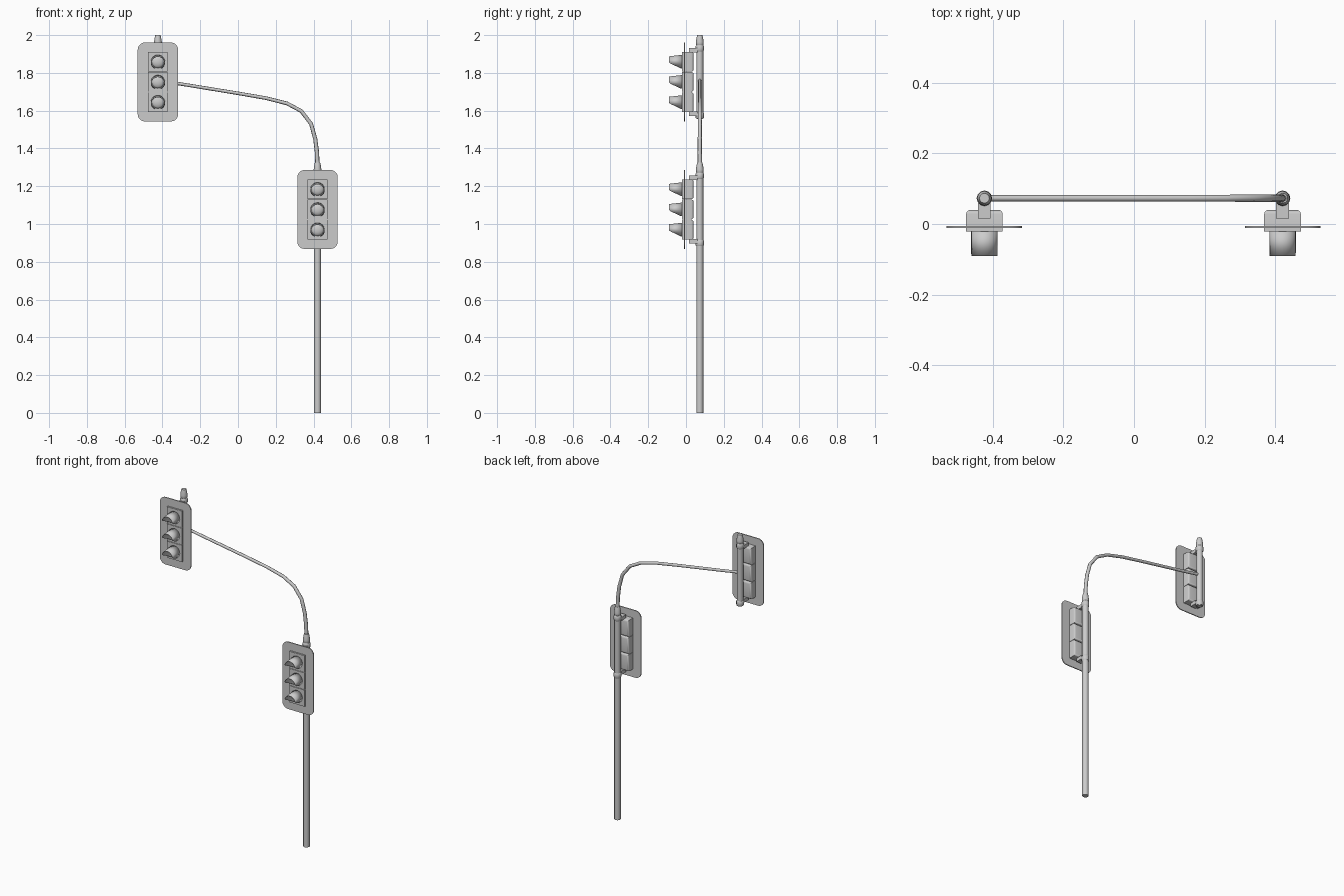
import bpy, bmesh, math
from mathutils import Vector

if "Cube" in bpy.data.objects:
    bpy.data.objects.remove(bpy.data.objects["Cube"])

PY = 0.073            # pole line depth


def finish(name, bm, smooth=True):
    bmesh.ops.recalc_face_normals(bm, faces=bm.faces)
    me = bpy.data.meshes.new(name)
    bm.to_mesh(me)
    bm.free()
    ob = bpy.data.objects.new(name, me)
    bpy.context.collection.objects.link(ob)
    if smooth:
        bpy.ops.object.select_all(action='DESELECT')
        ob.select_set(True)
        bpy.context.view_layer.objects.active = ob
        bpy.ops.object.shade_smooth_by_angle(angle=math.radians(40))
    return ob


def lathe(name, profile, loc, n=12, axis='Z'):
    # revolve (radius, height) pairs; axis 'Y' points the height towards -y
    bm = bmesh.new()
    rings = []
    for r, h in profile:
        ring = []
        for i in range(n):
            a = 2 * math.pi * i / n
            c, s = r * math.cos(a), r * math.sin(a)
            p = Vector((c, s, h)) if axis == 'Z' else Vector((c, -h, s))
            ring.append(bm.verts.new(p + Vector(loc)))
        rings.append(ring)
    for a, b in zip(rings, rings[1:]):
        for i in range(n):
            j = (i + 1) % n
            bm.faces.new((a[i], a[j], b[j], b[i]))
    bm.faces.new(rings[0])
    bm.faces.new(rings[-1])
    return finish(name, bm)


def box(name, x, y, z, bevel=0.0, back_only=False):
    # box from (min, max) ranges, optionally rounded
    bm = bmesh.new()
    bmesh.ops.create_cube(bm, size=1)
    for v in bm.verts:
        v.co = [r[0] if c < 0 else r[1] for c, r in zip(v.co, (x, y, z))]
    if bevel:
        es = [e for e in bm.edges
              if not back_only or all(v.co.y > y[1] - 1e-5 for v in e.verts)]
        bmesh.ops.bevel(bm, geom=es, offset=bevel, segments=3, profile=0.5, affect='EDGES')
    return finish(name, bm)


def backplate(name, cx, cz, w=0.107, h=0.209, r=0.038):
    bm = bmesh.new()
    vs = []
    for k, (sx, sz) in enumerate(((1, 1), (-1, 1), (-1, -1), (1, -1))):
        for i in range(6):
            a = math.pi / 2 * (k + i / 5)
            vs.append(bm.verts.new((cx + sx * (w - r) + r * math.cos(a), -0.005,
                                    cz + sz * (h - r) + r * math.sin(a))))
    f = bm.faces.new(vs)
    ext = bmesh.ops.extrude_face_region(bm, geom=[f])
    for v in ext['geom']:
        if isinstance(v, bmesh.types.BMVert):
            v.co.y -= 0.006
    return finish(name, bm)


def visor(name, cx, cz, r=0.036, n=20):
    # tunnel hood, lower front cut back on a slope
    bm = bmesh.new()
    rows = []
    for i in range(n + 1):
        a = math.radians(-65 + 310 * i / n)
        c, s = math.cos(a), math.sin(a)
        t = min(1.0, max(0.08, 1 + (s - 0.1) * 0.9))
        pts = []
        for k in (0, t):
            pts.append(bm.verts.new((cx + r * c, -0.02 - 0.071 * k,
                                     cz + r * s - 0.008 * k)))
        rows.append(pts)
    for a, b in zip(rows, rows[1:]):
        bm.faces.new((a[0], b[0], b[1], a[1]))
    ob = finish(name, bm)
    m = ob.modifiers.new("thickness", 'SOLIDIFY')
    m.thickness = 0.003
    m.offset = 0
    return ob


def signal_head(tag, cx, cz):
    backplate(tag + "_backplate", cx, cz)
    # three stacked lamp sections
    for k in (-1, 0, 1):
        z = cz + k * 0.107
        n = f"{tag}_{k + 2}"
        box("lamp_housing_" + n, (cx - 0.052, cx + 0.052), (-0.018, 0.04),
            (z - 0.0525, z + 0.0525), 0.012, True)
        box("lamp_door_" + n, (cx - 0.052, cx + 0.052), (-0.021, -0.012),
            (z - 0.0515, z + 0.0515))
        lathe("lens_" + n, [(0.034, 0.018), (0.033, 0.024), (0.026, 0.030),
                            (0.014, 0.034), (0.003, 0.035)], (cx, 0, z), 16, 'Y')
        visor("visor_" + n, cx, z - 0.001)
    # top and bottom brackets with pole clamps
    for s, n in ((1, "top"), (-1, "bottom")):
        z = cz + s * 0.168
        box(f"{tag}_{n}_bracket", (cx - 0.018, cx + 0.018), (0.015, 0.06),
            (z - 0.011, z + 0.011))
        zc = cz + s * 0.178
        lathe(f"{tag}_{n}_clamp", [(0.019, -0.016), (0.022, -0.011),
                                   (0.022, 0.011), (0.019, 0.016)], (cx, PY, zc))
    # tapered pole cap
    lathe(tag + "_pole_cap", [(0.018, 0.195), (0.0205, 0.2), (0.0205, 0.212),
                              (0.017, 0.235), (0.014, 0.248)], (cx, PY, cz))


LX, LZ, UX, UZ = 0.421, 1.077, -0.424, 1.752
signal_head("lower", LX, LZ)
signal_head("upper", UX, UZ)

# main pole and the short hanger tube of the upper head
lathe("main_pole", [(0.0185, 0), (0.0185, LZ + 0.2)], (LX, PY, 0))
lathe("hanger_tube", [(0.012, UZ - 0.197), (0.0185, UZ - 0.19), (0.0185, UZ + 0.2)],
      (UX, PY, 0))

# curved mast arm
path = [(0.421, 1.30), (0.418, 1.38), (0.409, 1.45), (0.387, 1.53), (0.335, 1.598),
        (0.26, 1.638), (0.15, 1.666), (0.0, 1.692), (-0.32, 1.744), (-0.424, 1.762)]
cu = bpy.data.curves.new("mast_arm", 'CURVE')
cu.dimensions = '3D'
cu.bevel_depth = 0.01
cu.bevel_resolution = 2
cu.use_fill_caps = True
sp = cu.splines.new('POLY')
sp.points.add(len(path) - 1)
for i, (p, q) in enumerate(zip(sp.points, path)):
    p.co = (q[0], PY, q[1], 1)
    p.radius = 1.15 - 0.3 * i / (len(path) - 1)
sp.use_smooth = True
bpy.context.collection.objects.link(bpy.data.objects.new("mast_arm", cu))
